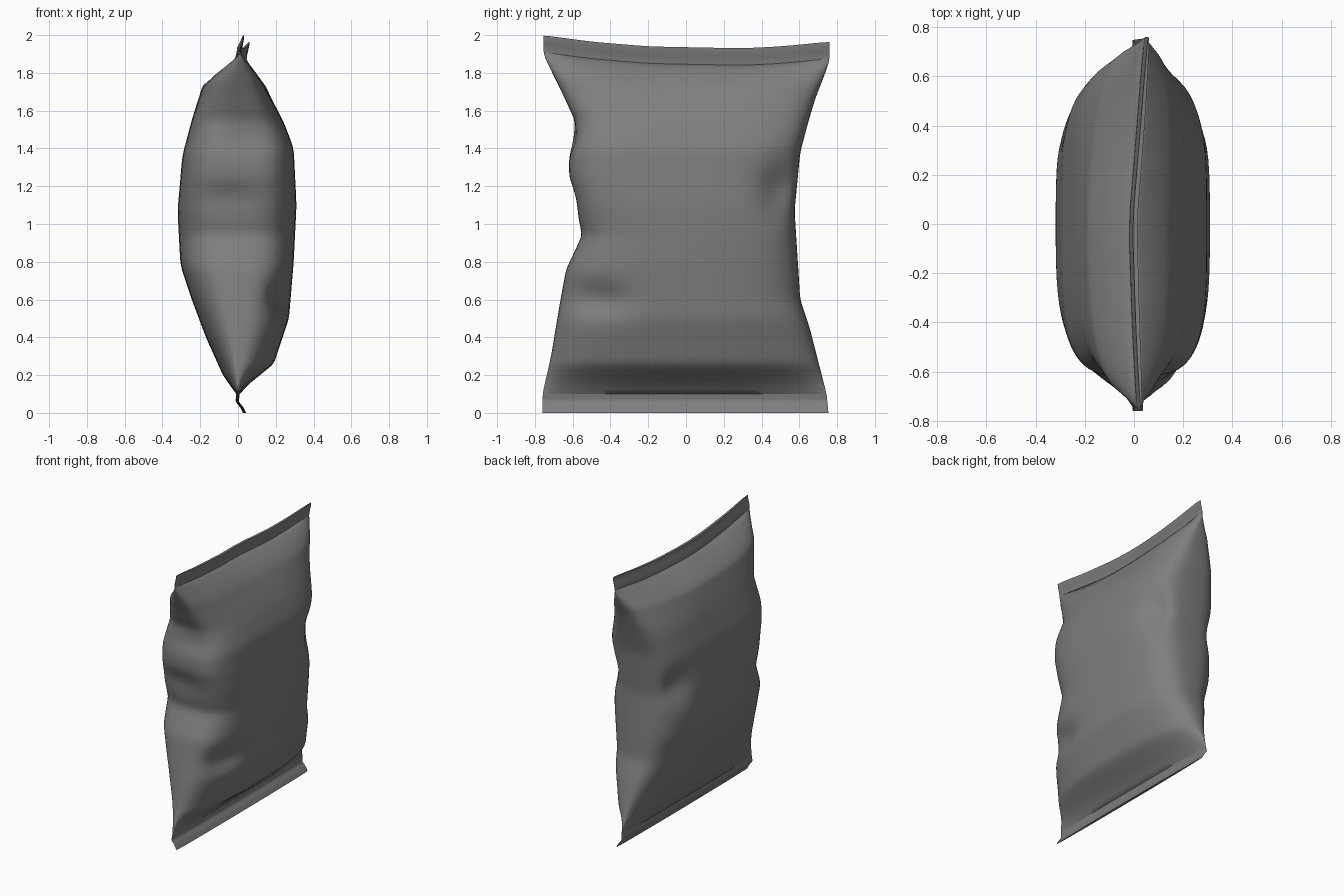
import bpy, bmesh, math
from mathutils import Vector

default_cube = bpy.data.objects.get("Cube")
if default_cube:
    bpy.data.objects.remove(default_cube, do_unlink=True)

# Single foil colour
foil = bpy.data.materials.new("dark grey foil")
foil.use_nodes = True
foil_colour = (0.21, 0.21, 0.21, 1.0)
foil.diffuse_color = foil_colour
foil.node_tree.nodes["Principled BSDF"].inputs["Base Color"].default_value = foil_colour

# Heights of the seal lines
BOTTOM_LINE, TOP_LINE, TOP = .1, 1.91, 2

# Outlines as (height, distance from the centre)
FRONT_EDGE = [(0, -.76), (.1, -.76), (.3, -.715), (.6, -.665), (.76, -.635), (.94, -.55),
              (1.25, -.62), (1.36, -.62), (1.55, -.59), (1.7, -.655), (1.9, -.755), (2, -.755)]
BACK_EDGE = [(0, .755), (.1, .745), (.45, .655), (.6, .605), (1.07, .575),
             (1.38, .605), (1.7, .69), (1.9, .76), (2, .76)]
LEFT_BULGE = [(.1, .01), (.15, .055), (.26, .19), (.5, .27), (.8, .295), (1.1, .31),
              (1.4, .295), (1.52, .25), (1.78, .14), (1.85, .085), (1.91, .01)]
RIGHT_BULGE = [(.1, .01), (.2, .08), (.4, .17), (.6, .245), (.78, .305), (1.07, .32),
               (1.36, .295), (1.55, .245), (1.78, .18), (1.85, .11), (1.91, .01)]
# Roundness of the section: higher is boxier
SQUARENESS = [(.1, 2), (.4, 2.7), (.9, 3.2), (1.4, 3.7), (1.7, 3.4), (1.91, 2.4)]
# Seal shape along the bag's width
TOP_SAG = [(-.76, 0), (-.5, -.035), (-.2, -.06), (.3, -.07), (.5, -.06), (.76, -.035)]
TOP_SWAY = [(-.76, .015), (-.4, 0), (0, -.012), (.4, .02), (.76, .045)]
BOTTOM_CURL = [(0, .035), (.03, .02), (.06, -.005), (.1, 0), (.2, 0)]

# Dents: centre, radii, push
DENTS = [
    ((.24, -.47, .6), (.15, .17, .09), (-.04, .03, 0)),
    ((-.05, -.62, 1.14), (.16, .15, .08), (0, .02, 0)),
    ((.08, -.62, 1.45), (.16, .15, .08), (0, .02, 0)),
    ((.28, .5, 1.18), (.14, .1, .13), (-.06, 0, 0)),
    ((-.27, .47, 1.13), (.14, .1, .12), (.05, 0, 0)),
]


def lookup(table, t):
    """Straight-line interpolation, held at both ends."""
    if t <= table[0][0]:
        return table[0][1]
    for (a, va), (b, vb) in zip(table, table[1:]):
        if t <= b:
            return va + (vb - va) * (t - a) / (b - a)
    return table[-1][1]


def soft(table, t, reach=.025):
    """Interpolation with slightly rounded corners."""
    return sum(lookup(table, t + k * reach / 2) for k in range(-2, 3)) / 5


def smoothstep(a, b, t):
    t = min(max((t - a) / (b - a), 0), 1)
    return t * t * (3 - 2 * t)


def power(value, exponent):
    return math.copysign(abs(value) ** exponent, value)


def bag_point(z, angle):
    """Point of the bag skin at a height and an angle round the section."""
    rise = min(max((z - BOTTOM_LINE) / (TOP_LINE - BOTTOM_LINE), 0), 1)
    exponent = 2 / soft(SQUARENESS, z, .1)
    front, back = soft(FRONT_EDGE, z), soft(BACK_EDGE, z)
    y = (front + back) / 2 + (back - front) / 2 * power(math.cos(angle), exponent)
    bulge = LEFT_BULGE if math.sin(angle) > 0 else RIGHT_BULGE
    depth = .009 if rise in (0, 1) else soft(bulge, z, .04 * math.sin(math.pi * rise))
    x = depth * power(math.sin(angle), exponent)
    point = Vector((x, y, z))
    for centre, radii, push in DENTS:
        distance = sum(((p - c) / r) ** 2 for p, c, r in zip(point, centre, radii))
        point += Vector(push) * math.exp(-distance)
    # Bend the seals
    near_top = smoothstep(1.5, 1.9, z)
    point.x += soft(TOP_SWAY, y, .06) * near_top + lookup(BOTTOM_CURL, z)
    point.x += .015 * smoothstep(TOP_LINE, TOP, z)
    point.z += soft(TOP_SAG, y, .06) * near_top
    return point


def loft(name, heights, segments=80):
    """Skin closed sections and cap both ends."""
    bm = bmesh.new()
    rings = [[bm.verts.new(bag_point(z, 2 * math.pi * (i + .5) / segments))
              for i in range(segments)] for z in heights]
    for low, high in zip(rings, rings[1:]):
        for i in range(segments):
            j = (i + 1) % segments
            bm.faces.new((low[i], low[j], high[j], high[i]))
    for ring in (rings[0], rings[-1]):
        for i in range(segments // 2 - 1):
            bm.faces.new((ring[i], ring[i + 1], ring[-2 - i], ring[-1 - i]))
    bmesh.ops.recalc_face_normals(bm, faces=bm.faces)
    mesh = bpy.data.meshes.new(name)
    bm.to_mesh(mesh)
    bm.free()
    mesh.materials.append(foil)
    obj = bpy.data.objects.new(name, mesh)
    bpy.context.collection.objects.link(obj)
    bpy.ops.object.select_all(action="DESELECT")
    obj.select_set(True)
    bpy.context.view_layer.objects.active = obj
    bpy.ops.object.shade_smooth_by_angle(angle=math.radians(50))


def steps(start, end, count):
    return [start + (end - start) * i / count for i in range(count)] + [end]


# Puffed body and the two flat crimped seals
loft("bag_body", steps(BOTTOM_LINE, TOP_LINE, 72))
loft("bottom_seal", steps(0, BOTTOM_LINE, 8))
loft("top_seal", steps(TOP_LINE, TOP, 6))
